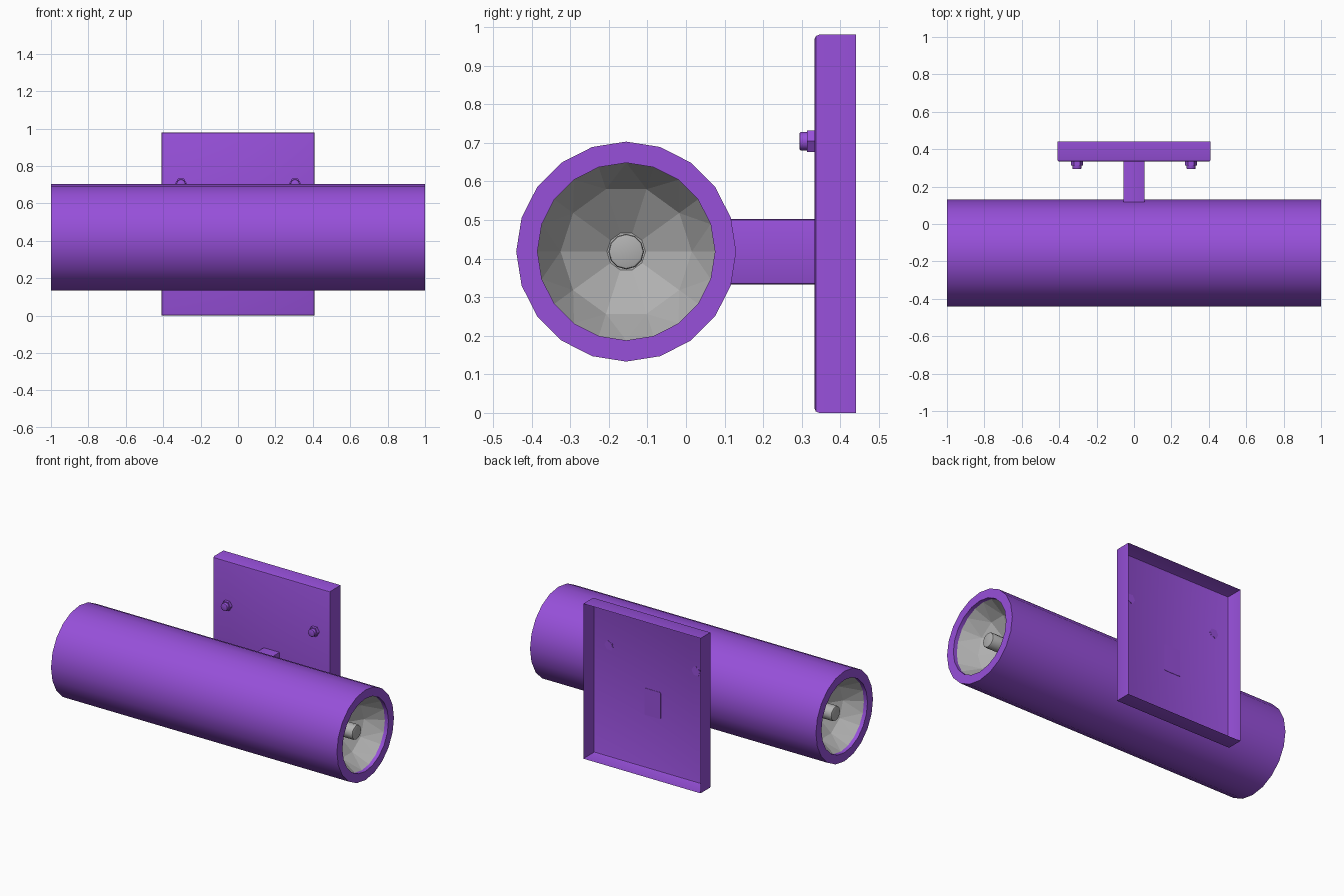
import bpy, bmesh, math
from mathutils import Matrix, Vector

if "Cube" in bpy.data.objects:
    bpy.data.objects.remove(bpy.data.objects["Cube"])

AXIS_Y, AXIS_Z = -0.155, 0.418          # lamp tube axis


def material(name, rgb):
    m = bpy.data.materials.new(name)
    m.diffuse_color = (*rgb, 1)
    m.use_nodes = True
    m.node_tree.nodes["Principled BSDF"].inputs["Base Color"].default_value = m.diffuse_color
    return m


purple = material("purple paint", (0.31, 0.08, 0.70))
grey = material("reflector grey", (0.44, 0.44, 0.44))


def finish(bm, name, mat, smooth=True, normals=True):
    if normals:
        bmesh.ops.recalc_face_normals(bm, faces=bm.faces)
    me = bpy.data.meshes.new(name)
    bm.to_mesh(me)
    bm.free()
    ob = bpy.data.objects.new(name, me)
    bpy.context.collection.objects.link(ob)
    me.materials.append(mat)
    if smooth:
        bpy.ops.object.select_all(action='DESELECT')
        ob.select_set(True)
        bpy.context.view_layer.objects.active = ob
        bpy.ops.object.shade_smooth_by_angle(angle=math.radians(35))
    return ob


def ring(bm, x, r, n):
    return [bm.verts.new((x, AXIS_Y + r * math.cos(2 * math.pi * i / n),
                          AXIS_Z + r * math.sin(2 * math.pi * i / n))) for i in range(n)]


def bridge(bm, a, b):
    n = len(a)
    for i in range(n):
        j = (i + 1) % n
        bm.faces.new((a[i], a[j], b[j], b[i]))


def box(bm, lo, hi):
    lo, hi = Vector(lo), Vector(hi)
    mat = Matrix.Translation((lo + hi) / 2) @ Matrix.Diagonal((*(hi - lo), 1))
    bmesh.ops.create_cube(bm, size=1, matrix=mat)


def cylinder(name, mat, r, start, end, axis, sides, bevel=0, turn=0):
    start, end = Vector(start), Vector(end)
    bm = bmesh.new()
    m = (Matrix.Translation((start + end) / 2)
         @ Matrix.Rotation(math.pi / 2, 4, axis) @ Matrix.Rotation(turn, 4, 'Z'))
    bmesh.ops.create_cone(bm, cap_ends=True, segments=sides, radius1=r, radius2=r,
                          depth=(end - start).length, matrix=m)
    if bevel:
        edges = [e for e in bm.edges if all((v.co - end).length < r * 1.05 for v in e.verts)]
        bmesh.ops.bevel(bm, geom=edges, offset=bevel, segments=2, profile=0.5, affect='EDGES')
    return finish(bm, name, mat)


# Lamp tube: outer wall, end rims and short inner lips
bm = bmesh.new()
rings = [ring(bm, x, r, 20) for x, r in
         ((-0.97, 0.23), (-1, 0.23), (-1, 0.285), (1, 0.285), (1, 0.23), (0.97, 0.23))]
for a, b in zip(rings, rings[1:]):
    bridge(bm, a, b)
# orient outwards: the wall faces away from the axis
bmesh.ops.recalc_face_normals(bm, faces=bm.faces)
wall = max(bm.faces, key=lambda f: f.calc_area())
c = wall.calc_center_median()
if wall.normal.dot(c - Vector((c.x, AXIS_Y, AXIS_Z))) < 0:
    bmesh.ops.reverse_faces(bm, faces=bm.faces)
finish(bm, "lamp_tube", purple, normals=False)

# Faceted reflector bowl and bulb at each end
for s, side in ((1, "right"), (-1, "left")):
    bm = bmesh.new()
    o = ring(bm, s * 0.975, 0.23, 20)
    n = ring(bm, s * 0.87, 0.17, 10)
    core = ring(bm, s * 0.79, 0.05, 10)
    for i in range(10):
        j = (i + 1) % 10
        a, b, d = o[2 * i], o[2 * i + 1], o[(2 * i + 2) % 20]
        bm.faces.new((a, b, n[i]))
        bm.faces.new((b, n[j], n[i]))
        bm.faces.new((b, d, n[j]))
    bridge(bm, n, core)
    bm.faces.new(core)
    bm.normal_update()
    back = bm.faces[:][-1]
    if back.normal.x * s < 0:
        bmesh.ops.reverse_faces(bm, faces=bm.faces)
    finish(bm, side + "_reflector", grey, smooth=False, normals=False)
    cylinder(side + "_bulb", grey, 0.046, (s * 0.78, AXIS_Y, AXIS_Z),
             (s * 0.94, AXIS_Y, AXIS_Z), 'Y', 12, bevel=0.007)

# Wall plate: thin shell with rounded front edges, open at the back
bm = bmesh.new()
box(bm, (-0.41, 0.333, 0), (0.41, 0.44, 0.98))
bmesh.ops.bevel(bm, geom=[e for e in bm.edges if all(v.co.y < 0.34 for v in e.verts)],
                offset=0.012, segments=2, profile=0.5, affect='EDGES')
bm.normal_update()
bmesh.ops.delete(bm, geom=[f for f in bm.faces if f.normal.y > 0.9], context='FACES')
finish(bm, "wall_plate", purple, normals=False)

# Stem joining tube and plate
bm = bmesh.new()
box(bm, (-0.057, 0.08, 0.333), (0.057, 0.335, 0.502))
bmesh.ops.bevel(bm, geom=[e for e in bm.edges
                          if abs(e.verts[0].co.y - e.verts[1].co.y) > 0.1],
                offset=0.006, segments=2, profile=0.5, affect='EDGES')
finish(bm, "stem", purple)

# Mounting bolts with hexagonal nuts
for x, side in ((0.305, "right"), (-0.305, "left")):
    cylinder(side + "_nut", purple, 0.032, (x, 0.334, 0.704), (x, 0.313, 0.704),
             'X', 6, turn=math.pi / 2)
    cylinder(side + "_bolt", purple, 0.024, (x, 0.335, 0.704), (x, 0.294, 0.704),
             'X', 12, bevel=0.004)
